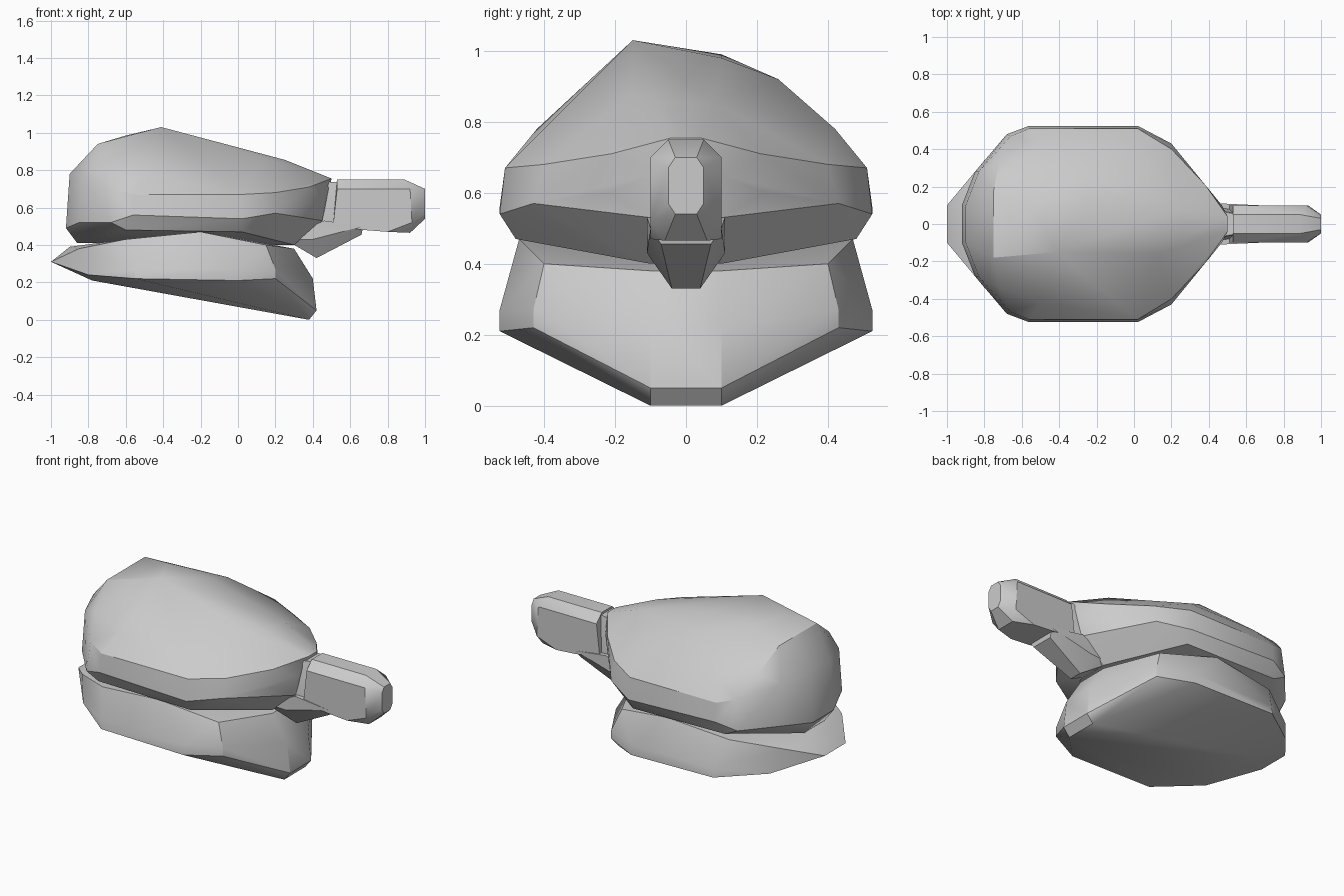
import bpy
import bmesh
import math

default_cube = bpy.data.objects.get("Cube")
if default_cube:
    bpy.data.objects.remove(default_cube, do_unlink=True)

# One flat grey for the whole model
grey = bpy.data.materials.new("plain_grey")
grey.use_nodes = True
colour = (0.6, 0.6, 0.6, 1)
grey.diffuse_color = colour
grey.node_tree.nodes["Principled BSDF"].inputs["Base Color"].default_value = colour


def faceted_shell(name, corners, single_corners=(), smooth_angle=30):
    """Wrap a faceted shell round corners mirrored in y, plus unmirrored ones."""
    shell = bmesh.new()
    for x, y, z in corners:
        for side in (-y, y):
            shell.verts.new((x, side, z))
    for corner in single_corners:
        shell.verts.new(corner)
    bmesh.ops.remove_doubles(shell, verts=shell.verts[:], dist=0.001)
    bmesh.ops.convex_hull(shell, input=shell.verts[:])
    loose = [vert for vert in shell.verts if not vert.link_faces]
    bmesh.ops.delete(shell, geom=loose, context='VERTS')
    bmesh.ops.dissolve_limit(shell, angle_limit=math.radians(1),
                             verts=shell.verts[:], edges=shell.edges[:])
    bmesh.ops.recalc_face_normals(shell, faces=shell.faces[:])
    mesh = bpy.data.meshes.new(name)
    shell.to_mesh(mesh)
    shell.free()
    mesh.materials.append(grey)
    part = bpy.data.objects.new(name, mesh)
    bpy.context.scene.collection.objects.link(part)
    bpy.ops.object.select_all(action='DESELECT')
    part.select_set(True)
    bpy.context.view_layer.objects.active = part
    bpy.ops.object.shade_smooth_by_angle(angle=math.radians(smooth_angle))
    return part


# Lower hull: keel rising to the rear, vertical cheeks, sloping deck
faceted_shell("lower_hull", [
    (.38, .1, 0), (.42, .1, .05), (.4, .1, .22), (.3, .1, .38),
    (.2, .43, .22), (.2, .43, .27), (.15, .4, .4),
    (0, .525, .21), (0, .525, .27), (-.2, .47, .47),
    (-.55, .525, .22), (-.55, .52, .27), (-.6, .44, .43),
    (-.78, .1, .21), (-.8, .34, .24), (-.85, .28, .38),
    (-1, .1, .31), (-.9, .1, .39),
])

# Upper dome: widest at mid height, nose narrowing forward, peak off to one side
faceted_shell("upper_dome", [
    # flank belt
    (.02, .525, .54), (.02, .51, .67), (-.56, .525, .56), (-.56, .51, .67),
    (.02, .48, .47), (-.6, .48, .48),
    # shoulders and nose
    (.2, .43, .57), (.2, .4, .68), (.38, .21, .71), (.37, .22, .6),
    (.25, .08, .855), (.5, .04, .755), (.47, .1, .65), (.45, .1, .53),
    (.3, .1, .4), (0, .2, .42),
    # rear end
    (-.92, .1, .49), (-.9, .1, .78), (-.86, .1, .41),
    (-.85, .28, .52), (-.83, .28, .77), (-.68, .48, .52), (-.66, .47, .7),
    (-.75, .18, .94), (-.72, .34, .82), (-.5, .42, .78),
], [
    (-.41, -.15, 1.03), (-.25, .1, .98), (-.25, .26, .92),
    (-.05, .42, .78), (.13, -.16, .87),
    (-.55, .1, .99), (-.6, -.1, .985),
])

# Barrel: chamfered block with a tapered muzzle
faceted_shell("barrel", [
    (.53, .05, .75), (.53, .1, .7), (.51, .1, .52), (.53, .1, .5),
    (.89, .05, .75), (.92, .1, .7), (.93, .1, .52), (.8, .1, .47),
    (.92, .06, .465), (.67, .1, .48),
    (1, .03, .7), (1, .05, .67), (1, .05, .57), (1, .03, .54),
])

# Neck joining the barrel to the dome
faceted_shell("neck", [
    (.4, .1, .52), (.56, .07, .51), (.4, .08, .73), (.49, .07, .72), (.56, .05, .74),
])

# Wedge-shaped chin under the barrel
faceted_shell("chin", [
    (.25, .1, .43), (.42, .04, .33), (.66, .07, .455), (.67, .1, .5),
    (.46, .11, .53), (.4, .11, .43),
], smooth_angle=20)
